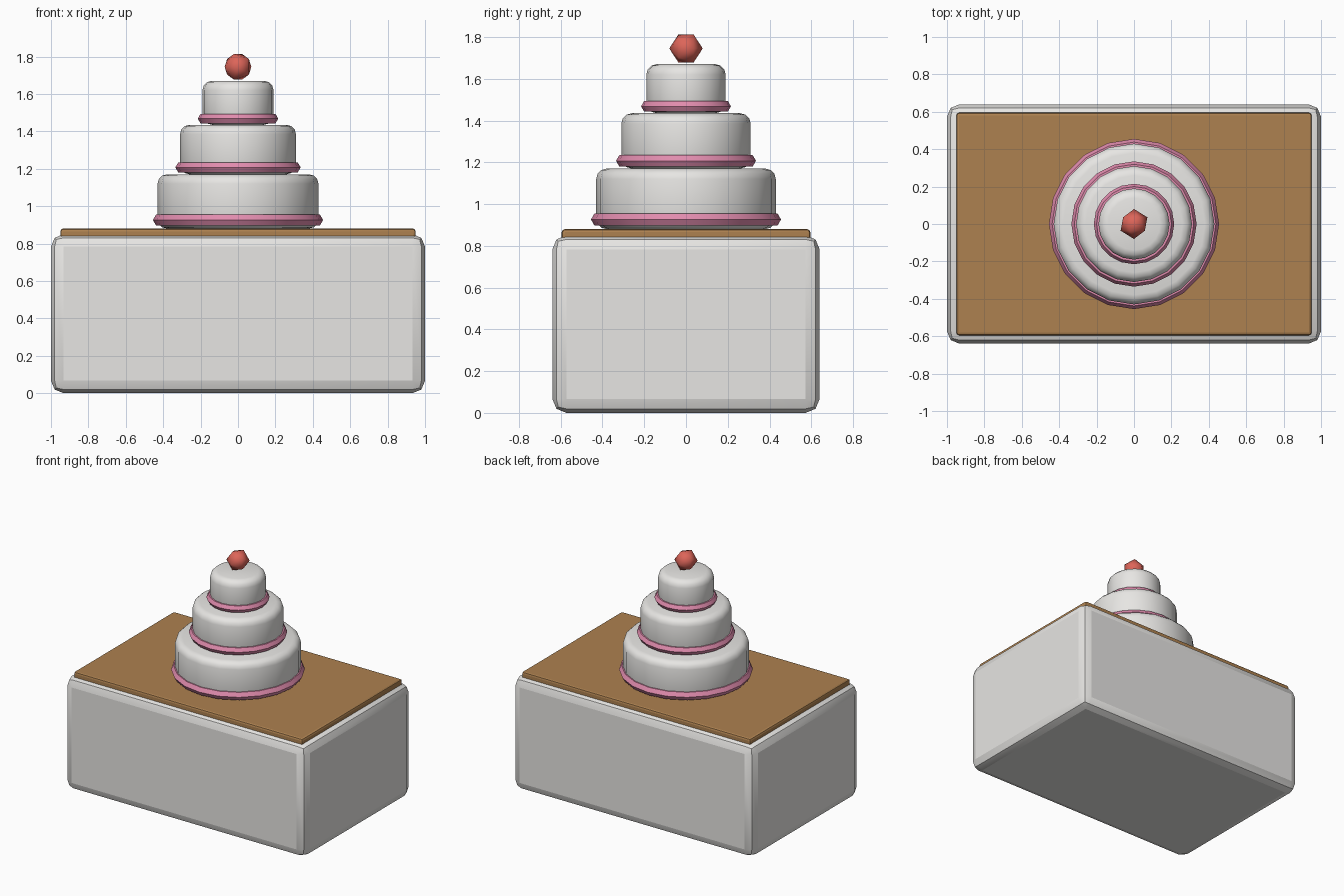
import bpy
import math

cube = bpy.data.objects.get("Cube")
if cube:
    bpy.data.objects.remove(cube, do_unlink=True)


def material(name, rgb):
    mat = bpy.data.materials.new(name)
    mat.use_nodes = True
    mat.diffuse_color = (*rgb, 1)
    mat.node_tree.nodes["Principled BSDF"].inputs["Base Color"].default_value = (*rgb, 1)
    return mat


WHITE = material("warm white", (0.80, 0.79, 0.77))
WOOD = material("wood brown", (0.42, 0.22, 0.08))
PINK = material("icing pink", (0.75, 0.26, 0.42))
RED = material("cherry red", (0.72, 0.13, 0.10))


def finish(name, mat, bevel=0, segments=2):
    """Name and colour the active object, round its edges and smooth it."""
    obj = bpy.context.object
    obj.name = name
    obj.data.materials.append(mat)
    bpy.ops.object.transform_apply(location=False, rotation=True, scale=True)
    if bevel:
        mod = obj.modifiers.new("rounded edges", 'BEVEL')
        mod.width = bevel
        mod.segments = segments
        mod.limit_method = 'ANGLE'
        mod.angle_limit = math.radians(40)
        bpy.ops.object.modifier_apply(modifier=mod.name)
    return obj


def box(name, mat, size, bottom, bevel):
    bpy.ops.mesh.primitive_cube_add(size=1, location=(0, 0, bottom + size[2] / 2))
    bpy.context.object.scale = size
    finish(name, mat, bevel)
    bpy.ops.object.shade_smooth_by_angle(angle=math.radians(20))


# Table draped to the floor, with a serving board on top
box("table", WHITE, (2.0, 1.28, 0.85), 0, 0.067)
box("serving_board", WOOD, (1.90, 1.19, 0.06), 0.82, 0.015)

# Cake tiers, each with a piped ring near its foot
SIDES = 20
tiers = [
    ("bottom", 0.43, 0.88, 1.17, 0.421, 0.034, 0.926),
    ("middle", 0.31, 1.17, 1.435, 0.304, 0.031, 1.207),
    ("top", 0.19, 1.435, 1.67, 0.186, 0.029, 1.468),
]
for label, radius, low, high, ring_radius, ring_size, ring_z in tiers:
    bpy.ops.mesh.primitive_cylinder_add(
        vertices=SIDES, radius=radius, depth=high - low, location=(0, 0, (low + high) / 2))
    finish(label + "_tier", WHITE, 0.05, 3)
    bpy.ops.object.shade_smooth_by_angle(angle=math.radians(40))

    bpy.ops.mesh.primitive_torus_add(
        major_segments=SIDES, minor_segments=6, major_radius=ring_radius,
        minor_radius=ring_size, location=(0, 0, ring_z))
    finish(label + "_icing_ring", PINK)
    bpy.ops.object.shade_smooth_by_angle(angle=math.radians(30))

# Faceted cherry lying on its side
bpy.ops.mesh.primitive_ico_sphere_add(
    subdivisions=1, radius=0.08, location=(0, 0, 1.745), rotation=(-math.pi / 2, 0, 0))
finish("cherry", RED)
bpy.ops.object.shade_smooth()
